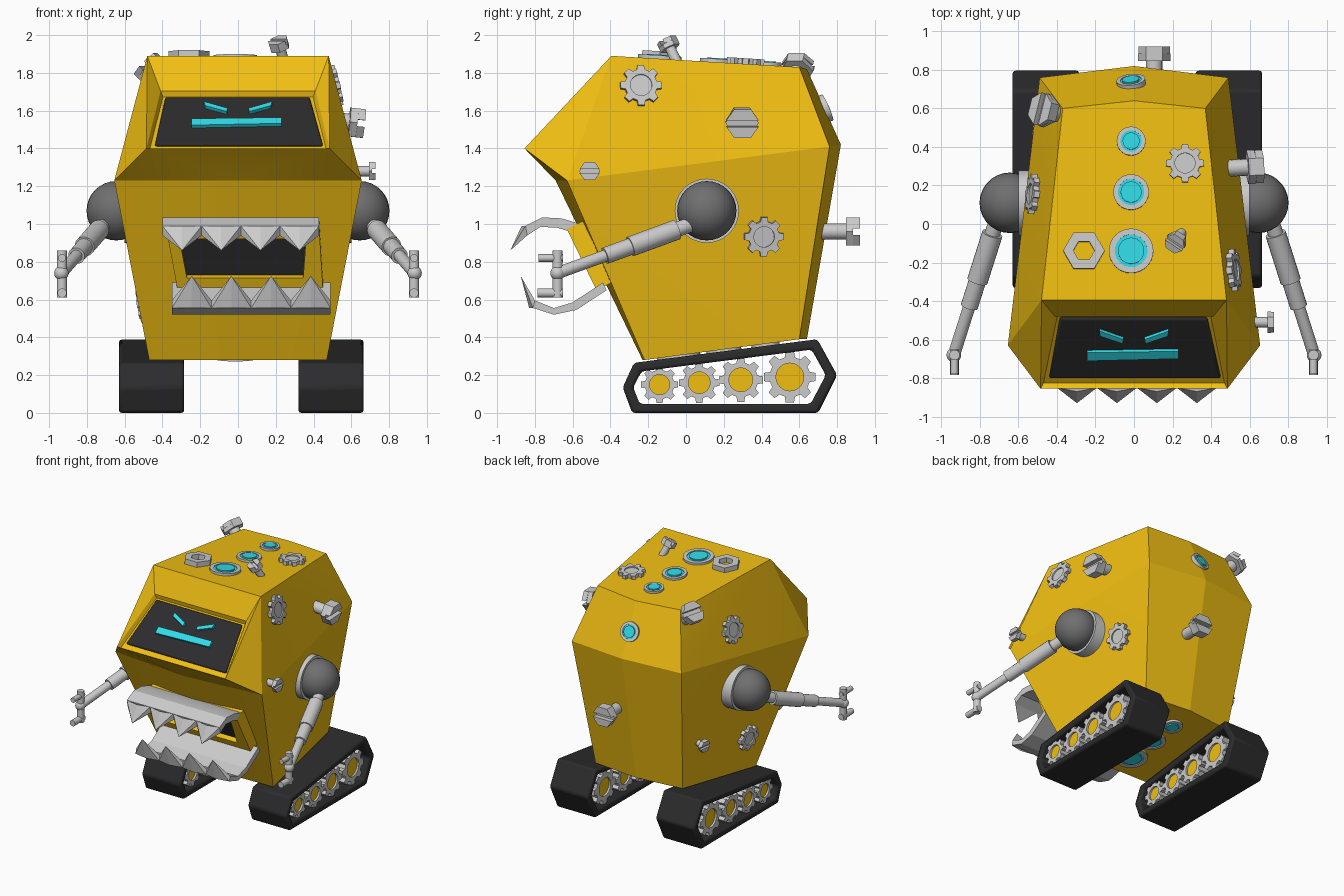
import bpy, bmesh
from math import sin, cos, pi, radians
from mathutils import Vector, Matrix
from mathutils.bvhtree import BVHTree

if "Cube" in bpy.data.objects:
    bpy.data.objects.remove(bpy.data.objects["Cube"])


def material(name, rgb):
    m = bpy.data.materials.new(name)
    m.diffuse_color = (*rgb, 1)
    m.use_nodes = True
    m.node_tree.nodes["Principled BSDF"].inputs["Base Color"].default_value = m.diffuse_color
    return m


YELLOW = material("yellow_paint", (0.88, 0.52, 0.006))
BLACK = material("black_rubber", (0.025, 0.025, 0.027))
CYAN = material("cyan_glow", (0.03, 0.72, 0.82))
DARK = material("dark_steel", (0.16, 0.16, 0.16))


def finish(name, bm, mat=None, angle=30, bevel=0):
    bmesh.ops.recalc_face_normals(bm, faces=bm.faces)
    me = bpy.data.meshes.new(name)
    bm.to_mesh(me)
    bm.free()
    ob = bpy.data.objects.new(name, me)
    bpy.context.collection.objects.link(ob)
    if mat:
        me.materials.append(mat)
    me.polygons.foreach_set("use_smooth", [True] * len(me.polygons))
    me.set_sharp_from_angle(angle=radians(angle))
    if bevel:
        mod = ob.modifiers.new("bevel", "BEVEL")
        mod.width, mod.segments = bevel, 2
    return ob


def prism(bm, outer, z0, z1, M, inner=None):
    """Extrude a 2D outline (optionally with a hole) along local z."""
    def loop(pts, z):
        return [bm.verts.new(M @ Vector((x, y, z))) for x, y in pts]

    def band(a, b):
        for i in range(len(a)):
            j = (i + 1) % len(a)
            bm.faces.new((a[i], a[j], b[j], b[i]))
    lo, hi = loop(outer, z0), loop(outer, z1)
    band(lo, hi)
    if inner:
        ilo, ihi = loop(inner, z0), loop(inner, z1)
        band(ilo, ihi)
        band(lo, ilo)
        band(hi, ihi)
    else:
        bm.faces.new(lo)
        bm.faces.new(hi)


def solid(name, parts, mat=None, **kw):
    bm = bmesh.new()
    for p in parts:
        prism(bm, *p)
    return finish(name, bm, mat, **kw)


def circle(r, n=32):
    return [(r * cos(2 * pi * i / n), r * sin(2 * pi * i / n)) for i in range(n)]


def gear_outline(r, teeth=8):
    pattern = ((-0.32, 0.78), (-0.2, 1), (0.2, 1), (0.32, 0.78))
    return [(r * k * cos(2 * pi * (i + a) / teeth), r * k * sin(2 * pi * (i + a) / teeth))
            for i in range(teeth) for a, k in pattern]


def frame(p, n):
    return Matrix.Translation(p) @ Vector(n).to_track_quat('Z', 'Y').to_matrix().to_4x4()


def rod(p0, p1, r, n=20):
    p0, p1 = Vector(p0), Vector(p1)
    return (circle(r, n), 0, (p1 - p0).length, frame(p0, p1 - p0))


def ball(name, p, r, mat=None):
    bm = bmesh.new()
    bmesh.ops.create_uvsphere(bm, u_segments=28, v_segments=16, radius=r,
                              matrix=Matrix.Translation(p))
    return finish(name, bm, mat)


# faceted body shell with recessed visor
half = dict(TF=(.48, -.395, 1.89), TB=(.37, .60, 1.83), MB=(.49, .76, 1.41), BB=(.39, .60, .39),
            BF=(.47, -.22, .28), MF=(.655, -.63, 1.23), BR=(.485, -.855, 1.40), FT=(.41, -.48, 1.705))
mids = dict(TC=(0, .64, 1.82), MC=(0, .82, 1.42), BC=(0, .64, .39), FC=(0, -.69, 1.23), GC=(0, -.23, .28))
bm = bmesh.new()
V = {k: bm.verts.new(p) for k, p in mids.items()}
for k, (x, y, z) in half.items():
    V[k + "+"], V[k + "-"] = bm.verts.new((x, y, z)), bm.verts.new((-x, y, z))
for s in "+-":
    for f in ("TF TB MB", "TF MB MF", "MF MB BB", "MF BB BF", "TF MF BR", "TF BR FT", "TB TC MC MB",
              "MB MC BC BB", "MF FC GC BF", "BR FC MF"):
        bm.faces.new([V[k] if k in V else V[k + s] for k in f.split()])
for f in ("TF+ TB+ TC TB- TF-", "BF+ BB+ BC BB- BF- GC", "TF+ FT+ FT- TF-", "BR+ BR- FC"):
    bm.faces.new([V[k] for k in f.split()])
visor = bm.faces.new([V[k] for k in ("FT+", "BR+", "BR-", "FT-")])
bmesh.ops.recalc_face_normals(bm, faces=bm.faces)
bmesh.ops.inset_region(bm, faces=[visor], thickness=.02, depth=-.03)
tree = BVHTree.FromBMesh(bm)
finish("body_shell", bm, YELLOW, angle=12)


def on_body(origin, direction):
    p, n = tree.ray_cast(Vector(origin), Vector(direction))[:2]
    return p, n if n.dot(Vector(direction)) < 0 else -n


# visor screen and angry face
face = Matrix(((1, 0, 0, 0), (0, .778, -.628, -.645), (0, .628, .778, 1.545), (0, 0, 0, 1)))
solid("visor_screen", [([(-.44, -.2), (.45, -.2), (.38, .2), (-.385, .2)], -.04, .005, face)], BLACK, bevel=.01)
solid("face_mouth_bar", [([(-.245, -.065), (.23, -.05), (.23, .0), (-.245, -.01)], 0, .025, face)], CYAN)
for side, s in (("right", 1), ("left", -1)):
    solid(side + "_eye", [([(s * .06, .05), (s * .175, .1), (s * .18, .135), (s * .055, .078)], 0, .025, face)], CYAN)

# mouth frame and dark opening
jaw = Matrix(((1, 0, 0, 0), (0, -.436, -.9, -.49), (0, .9, -.436, .82), (0, 0, 0, 1)))
hole = [(-.31, .14), (.36, .14), (.345, -.09), (-.27, -.09)]
solid("mouth_frame", [([(-.38, .2), (.43, .2), (.45, -.16), (-.32, -.16)], -.06, .06, jaw, hole)], YELLOW)
solid("mouth_opening", [(hole, -.03, .02, jaw)], BLACK)

# curved toothed jaws
SIDE = Matrix(((0, 0, 1, 0), (1, 0, 0, 0), (0, 1, 0, 0), (0, 0, 0, 1)))


def toothed_jaw(name, prof, a, b, tip, x0, x1, n=4):
    bm = bmesh.new()
    prism(bm, prof, x0, x1, SIDE)
    w = (x1 - x0) / n
    for i in range(n):
        l, r = x0 + i * w, x0 + (i + 1) * w
        c = (l + r) / 2
        base = [bm.verts.new(p) for p in ((l, *a), (c, a[0] - .02, a[1]), (r, *a), (r, *b), (l, *b))]
        t = bm.verts.new((c, *tip))
        bm.faces.new(base)
        for k in range(5):
            bm.faces.new((base[k], base[(k + 1) % 5], t))
    finish(name, bm, angle=15)


toothed_jaw("upper_jaw", [(-.56, 1.0), (-.66, 1.03), (-.76, 1.035), (-.85, .99), (-.84, .94),
                          (-.77, .985), (-.68, .98), (-.55, .94)], (-.85, .99), (-.84, .94), (-.93, .86), -.40, .43)
toothed_jaw("lower_jaw", [(-.42, .65), (-.58, .545), (-.70, .52), (-.81, .555), (-.80, .595),
                          (-.70, .555), (-.60, .585), (-.44, .69)], (-.81, .555), (-.80, .595), (-.875, .725), -.35, .49)

# arms with shoulder, stepped rods and pincer hands
for side, s in (("right", 1), ("left", -1)):
    solid(side + "_shoulder_collar", [rod((s * .46, .11, 1.07), (s * .60, .11, 1.07), .17, 36)])
    ball(side + "_shoulder_ball", (s * .645, .11, 1.07), .157, DARK)
    A, B = Vector((s * .70, .06, 1.01)), Vector((s * .935, -.68, .74))
    for i, (t0, t1, r) in enumerate(((0, .2, .04), (.15, .48, .054), (.45, .66, .045), (.6, 1, .032))):
        solid(f"{side}_arm_rod_{i + 1}", [rod(A.lerp(B, t0), A.lerp(B, t1), r)])
    ball(side + "_wrist", B, .038)
    x = s * .932
    solid(side + "_pincer", [rod((x, -.68, .61), (x, -.68, .86), .027), rod((x, -.65, .82), (x, -.78, .82), .02),
                             rod((x, -.65, .635), (x, -.785, .635), .024)])

# tracks with gear wheels
track_out = [(-.335, .135), (-.275, .265), (.695, .39), (.80, .2), (.70, 0), (-.285, 0)]
track_in = [(-.28, .135), (-.235, .22), (.665, .335), (.74, .2), (.66, .048), (-.245, .048)]
for side, x0 in (("right", .32), ("left", -.63)):
    solid(side + "_track", [(track_out, x0, x0 + .345, SIDE, track_in)], BLACK, bevel=.015)
    for i, (y, z, r) in enumerate(((-.14, .15, .1), (.07, .16, .108), (.29, .175, .118), (.55, .19, .138))):
        M = Matrix.Translation((0, y, z)) @ SIDE
        solid(f"{side}_wheel_gear_{i + 1}", [(gear_outline(r), x0 + .02, x0 + .325, M, circle(r * .53, 32))])
        solid(f"{side}_wheel_hub_{i + 1}", [(circle(r * .53), x0 + .035, x0 + .31, M)], YELLOW)


# round lamps in grey bezels
def lamp(name, p, n, r):
    M = frame(p, n)
    solid(name + "_bezel", [(circle(r * 1.36), -.02, .018, M, circle(r))])
    solid(name, [(circle(r), -.02, .012, M), (circle(r * .8), .012, .022, M)], CYAN)


for i, (y, r) in enumerate(((-.14, .085), (.165, .068), (.43, .055))):
    lamp(f"top_lamp_{i + 1}", *on_body((-.015, y, 3), (0, 0, -1)), r)
for i, (y, r) in enumerate(((-.04, .085), (.2, .068), (.42, .055))):
    lamp(f"bottom_lamp_{i + 1}", *on_body((-.015, y, -1), (0, 0, 1)), r)
lamp("back_lamp", *on_body((-.015, 3, 1.61), (0, -1, 0)), .055)


# scattered gears, nut and slotted bolts
def gear(name, hit, r):
    M = frame(*hit)
    solid(name, [(gear_outline(r), -.02, .03, M, circle(r * .52)), (circle(r * .52), -.02, .02, M)])


def bolt(name, p, n, r, length, h):
    M = frame(p, n)
    lobe = [(r * cos(a), r * sin(a)) for a in (pi / 3 * k for k in range(4))]
    g = r * .2
    upper = [(lobe[0][0] * .97, g)] + lobe[1:3] + [(lobe[3][0] * .97, g)]
    solid(name, [(circle(r * .5, 16), -.05, length, M), (circle(r, 6), length, length + h * .5, M),
                 (upper, length + h * .5, length + h, M),
                 ([(-x, -y) for x, y in upper], length + h * .5, length + h, M)])


RIGHT, LEFT, DOWN = (-1, 0, 0), (1, 0, 0), (0, 0, -1)
gear("top_gear", on_body((.265, .315, 3), DOWN), .1)
gear("right_upper_gear", on_body((2, -.24, 1.73), RIGHT), .11)
gear("right_lower_gear", on_body((2, .41, .935), RIGHT), .105)
gear("left_upper_gear", on_body((-2, .155, 1.54), LEFT), .105)
gear("left_lower_gear", on_body((-2, -.07, .58), LEFT), .1)
solid("top_nut", [(circle(.108, 6), -.02, .04, frame(*on_body((-.26, -.14, 3), DOWN)), circle(.055, 6))])
bolt("top_bolt", (.245, -.05, 1.86), (-.28, -.42, .9), .055, .08, .05)
bolt("right_large_bolt", on_body((2, .29, 1.55), RIGHT)[0], (.9, .05, -.1), .088, .09, .08)
bolt("right_small_bolt", on_body((2, -.51, 1.28), RIGHT)[0], (1, 0, 0), .055, .06, .035)
bolt("corner_bolt", (-.42, .58, 1.78), (-.6, .15, .6), .088, .04, .06)
bolt("left_small_bolt", *on_body((-2, .48, .73), LEFT), .05, .04, .035)
bolt("back_bolt", on_body((.105, 3, .96), (0, -1, 0))[0], (0, 1, 0), .085, .12, .075)
